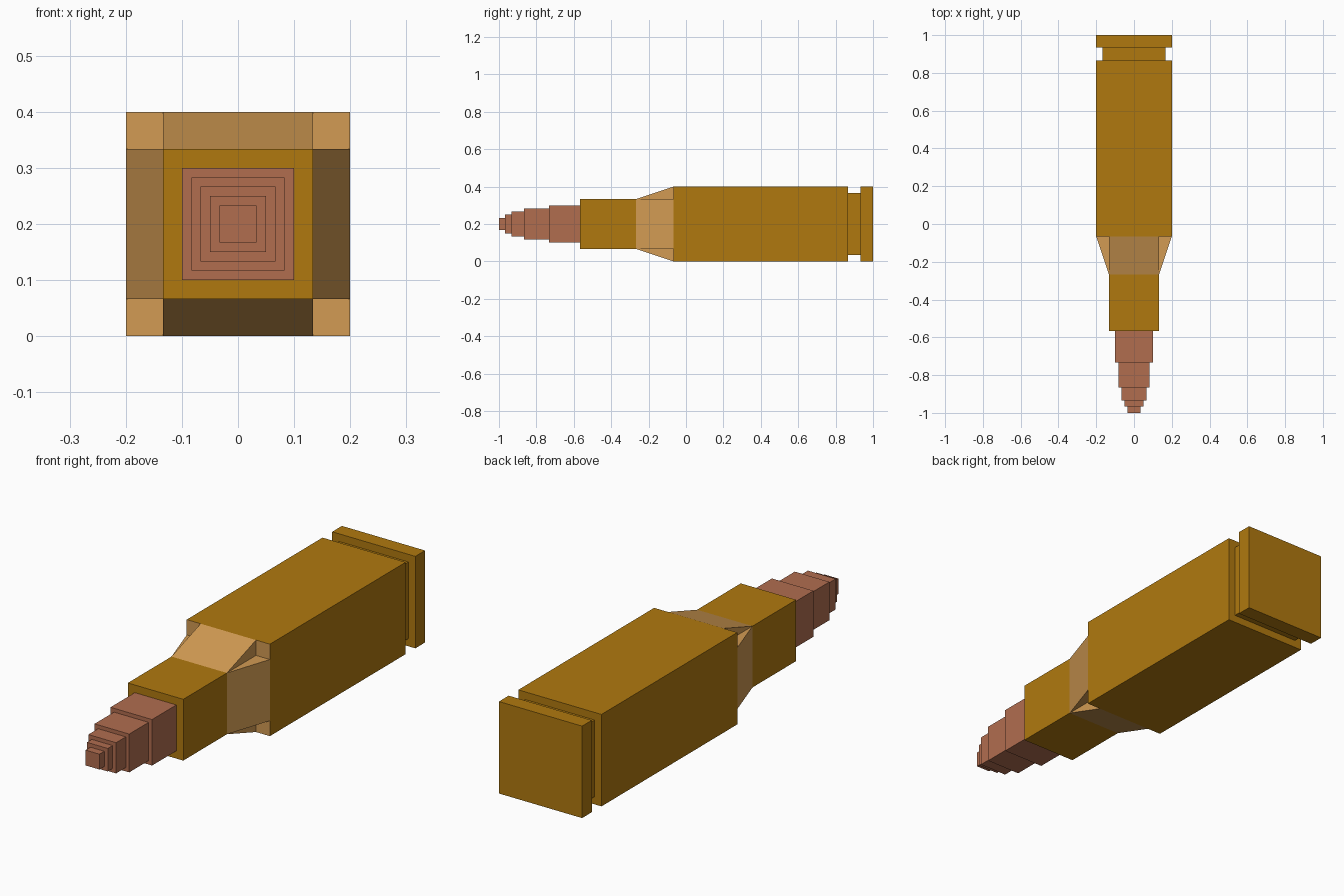
import bpy, bmesh
from math import pi
from mathutils import Matrix, Vector

if "Cube" in bpy.data.objects:
    bpy.data.objects.remove(bpy.data.objects["Cube"])

AXIS_Z = 0.2  # height of the long axis


def material(name, r, g, b):
    lin = [((c / 255 + 0.055) / 1.055) ** 2.4 if c > 10 else c / 255 / 12.92 for c in (r, g, b)]
    m = bpy.data.materials.new(name)
    m.diffuse_color = (*lin, 1)
    m.use_nodes = True
    m.node_tree.nodes["Principled BSDF"].inputs["Base Color"].default_value = m.diffuse_color
    return m


brass = material("brass", 176, 121, 15)
pale_brass = material("pale brass", 210, 155, 83)
copper = material("copper", 177, 109, 79)


def finish(bm, name, *mats):
    bmesh.ops.recalc_face_normals(bm, faces=bm.faces)
    me = bpy.data.meshes.new(name)
    bm.to_mesh(me)
    bm.free()
    for m in mats:
        me.materials.append(m)
    ob = bpy.data.objects.new(name, me)
    ob.location.z = AXIS_Z
    bpy.context.collection.objects.link(ob)
    return ob


def stepped_bar(name, steps, end, *mats):
    """Square bar along y; steps are (start y, half width) from the front."""
    profile = []
    for i, (y, h) in enumerate(steps):
        y2 = steps[i + 1][0] if i + 1 < len(steps) else end
        profile += [(y, h), (y2, h)]
    bm = bmesh.new()
    rings = [[bm.verts.new((sx * h, y, sz * h))
              for sx, sz in ((-1, -1), (1, -1), (1, 1), (-1, 1))] for y, h in profile]
    for a, b in zip(rings, rings[1:]):
        for i in range(4):
            j = (i + 1) % 4
            bm.faces.new((a[i], a[j], b[j], b[i]))
    bm.faces.new(rings[0])
    bm.faces.new(rings[-1])
    return finish(bm, name, *mats)


# Stepped copper tip
stepped_bar("bullet_tip", [(-1, 0.0333), (-0.9667, 0.05), (-0.9333, 0.0667),
                           (-0.8667, 0.0833), (-0.7333, 0.1)], -0.5667, copper)

# Case: neck, body, groove and rim
FRONT, BACK = -0.2667, -0.0667  # shoulder extent
case = stepped_bar("case", [(-0.5667, 0.1333), (BACK, 0.2), (0.8667, 0.1667),
                            (0.9333, 0.2)], 1, brass, pale_brass)
# Front step of the body shows pale at the corners
for f in case.data.polygons:
    if abs(f.normal.y) > 0.9 and abs(f.center.y - BACK) < 0.001:
        f.material_index = 1

# Shoulder: four ramps around the neck
bm = bmesh.new()
w = 0.1333
for k in range(4):
    turn = Matrix.Rotation(k * pi / 2, 3, 'Y')
    left, right = [[bm.verts.new(turn @ Vector((x, y, z)))
                    for y, z in ((FRONT, w), (BACK, w), (BACK, 0.2))] for x in (-w, w)]
    bm.faces.new(left)
    bm.faces.new(right)
    for i in range(3):
        j = (i + 1) % 3
        bm.faces.new((left[i], left[j], right[j], right[i]))
finish(bm, "shoulder", pale_brass)
